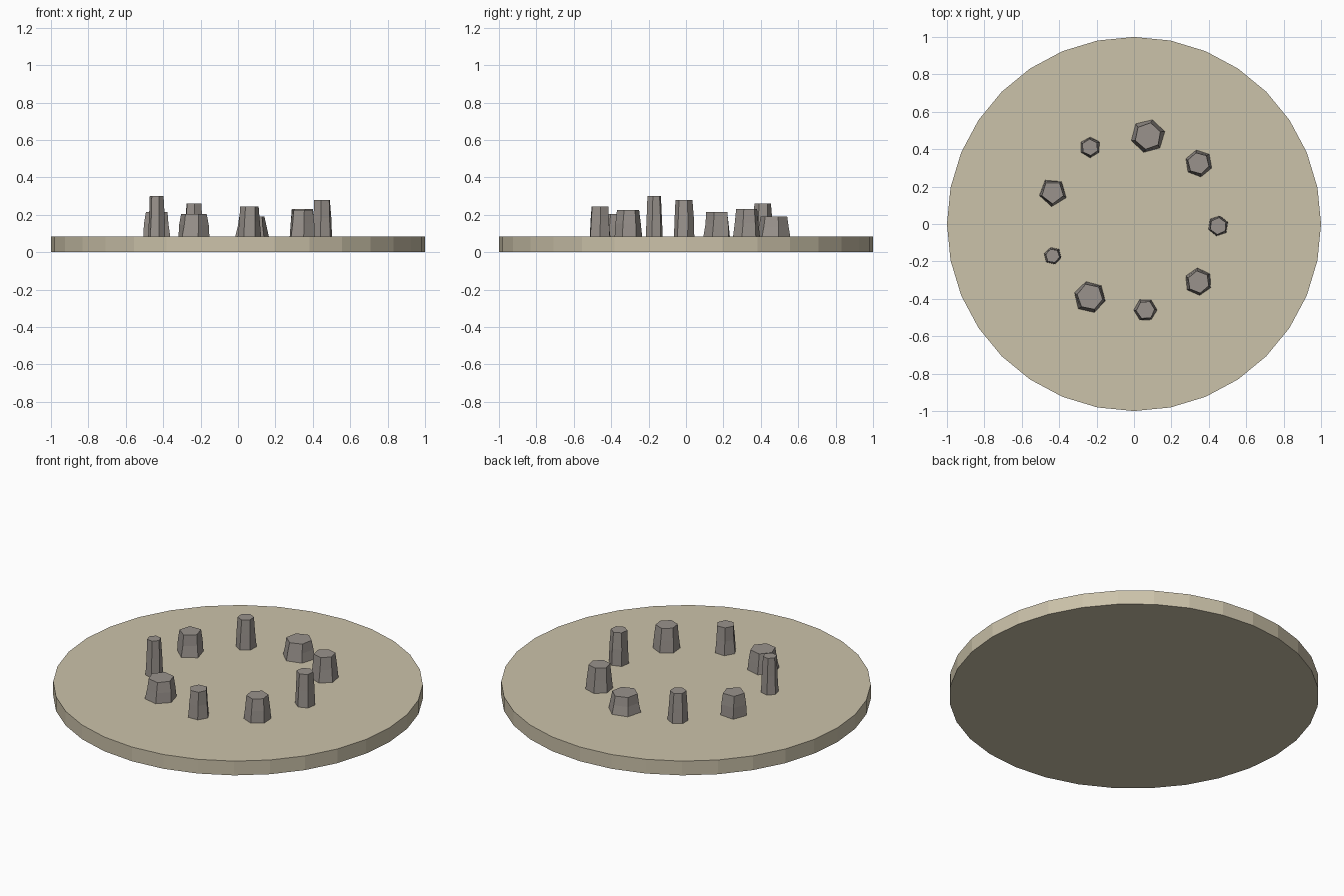
import bpy, bmesh, math, random

cube = bpy.data.objects.get("Cube")
if cube:
    bpy.data.objects.remove(cube)


def material(name, colour):
    m = bpy.data.materials.new(name)
    m.use_nodes = True
    m.diffuse_color = (*colour, 1)
    m.node_tree.nodes["Principled BSDF"].inputs["Base Color"].default_value = (*colour, 1)
    return m


sand = material("pale sand", (0.60, 0.54, 0.40))
rock = material("grey rock", (0.32, 0.29, 0.265))
BASE_TOP = 0.085


def loft(name, rings, mat):
    """Join equal-length rings of points into a closed solid."""
    bm = bmesh.new()
    loops = [[bm.verts.new(p) for p in ring] for ring in rings]
    n = len(loops[0])
    bm.faces.new(loops[0][::-1])
    bm.faces.new(loops[-1])
    for low, high in zip(loops, loops[1:]):
        for i in range(n):
            j = (i + 1) % n
            bm.faces.new((low[i], low[j], high[j], high[i]))
    mesh = bpy.data.meshes.new(name)
    bm.to_mesh(mesh)
    bm.free()
    mesh.materials.append(mat)
    ob = bpy.data.objects.new(name, mesh)
    bpy.context.collection.objects.link(ob)


def ring(x, y, z, radius, sides, turn=0, jitter=0):
    points = []
    for i in range(sides):
        a = math.radians(turn) + math.tau * i / sides
        r = radius * (1 + random.uniform(-jitter, jitter))
        points.append((x + r * math.cos(a), y + r * math.sin(a), z))
    return points


# Round ground slab
loft("ground_disc", [ring(0, 0, z, 1, 32) for z in (0, BASE_TOP)], sand)

# Standing stones: x, y, base radius, top height, sides, turn in degrees
random.seed(4)
stones = [
    (0.45, -0.01, 0.057, 0.28, 6, 20),
    (0.345, 0.325, 0.073, 0.23, 6, 40),
    (0.075, 0.47, 0.090, 0.19, 6, 15),
    (-0.235, 0.41, 0.056, 0.26, 6, 30),
    (-0.435, 0.17, 0.076, 0.215, 5, 50),
    (-0.435, -0.17, 0.048, 0.30, 6, 45),
    (-0.235, -0.39, 0.088, 0.205, 6, 45),
    (0.062, -0.46, 0.062, 0.245, 6, 0),
    (0.345, -0.31, 0.074, 0.225, 6, 35),
]
for k, (x, y, r, top, sides, turn) in enumerate(stones):
    middle = BASE_TOP + 0.5 * (top - BASE_TOP)
    loft(f"standing_stone_{k + 1}", [
        ring(x, y, BASE_TOP, r, sides, turn, 0.04),
        ring(x, y, middle, r * 0.9, sides, turn + 2, 0.04),
        ring(x, y, top, r * 0.8, sides, turn + 4, 0.03),
    ], rock)
